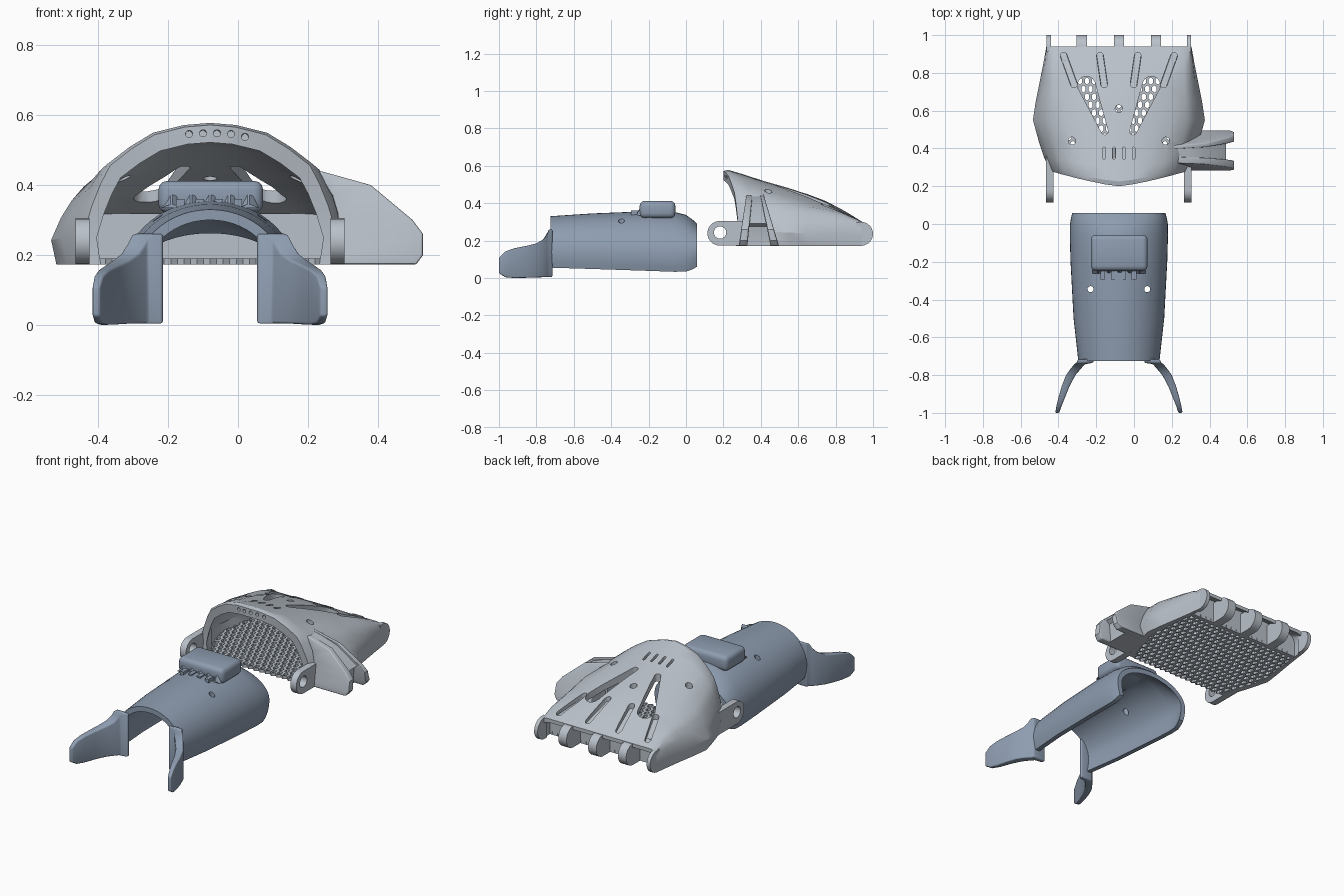
import bpy, bmesh, math
from mathutils import Vector
from mathutils.bvhtree import BVHTree

if "Cube" in bpy.data.objects:
    bpy.data.objects.remove(bpy.data.objects["Cube"])

CX = -0.08      # symmetry axis of both bodies
ZB = 0.172      # underside of the palm


def material(name, rgb):
    m = bpy.data.materials.new(name)
    m.diffuse_color = (*rgb, 1)
    m.use_nodes = True
    m.node_tree.nodes["Principled BSDF"].inputs["Base Color"].default_value = m.diffuse_color
    return m


LIGHT = material("light grey", (0.49, 0.535, 0.59))
BLUE = material("blue grey", (0.27, 0.335, 0.435))


def loft(name, solids, mat):
    """Each solid is a list of even-length rings, capped by strips of quads."""
    bm = bmesh.new()
    for rings in solids:
        vs = [[bm.verts.new(p) for p in r] for r in rings]
        n = len(vs[0])
        for a, b in zip(vs, vs[1:]):
            for i in range(n):
                j = (i + 1) % n
                bm.faces.new((a[i], a[j], b[j], b[i]))
        for r in (vs[0], vs[-1]):
            for i in range(n // 2 - 1):
                bm.faces.new((r[i], r[i + 1], r[n - 2 - i], r[n - 1 - i]))
    bmesh.ops.recalc_face_normals(bm, faces=bm.faces)
    me = bpy.data.meshes.new(name)
    bm.to_mesh(me)
    bm.free()
    ob = bpy.data.objects.new(name, me)
    bpy.context.collection.objects.link(ob)
    me.materials.append(mat)
    return ob


def finish(ob, cuts=None, bevel=0, angle=30):
    """Cut, bevel, apply and shade."""
    cutter = None
    if cuts:
        cutter = loft("cutter", cuts, ob.data.materials[0])
        cutter.hide_render = True
        m = ob.modifiers.new("cut", 'BOOLEAN')
        m.operation, m.solver, m.object = 'DIFFERENCE', 'EXACT', cutter
    if bevel:
        m = ob.modifiers.new("bevel", 'BEVEL')
        m.width, m.segments = bevel, 3
        m.limit_method, m.angle_limit = 'ANGLE', math.radians(40)
    bpy.ops.object.select_all(action='DESELECT')
    bpy.context.view_layer.objects.active = ob
    ob.select_set(True)
    for m in list(ob.modifiers):
        bpy.ops.object.modifier_apply(modifier=m.name)
    bpy.ops.object.shade_smooth_by_angle(angle=math.radians(angle))
    if cutter:
        bpy.data.objects.remove(cutter)
    return ob


def box(x0, x1, y0, y1, z0, z1):
    return [[(x0, y, z0), (x1, y, z0), (x1, y, z1), (x0, y, z1)] for y in (y0, y1)]


def rod(p, q, r, n=16):
    p, q = Vector(p), Vector(q)
    rot = (q - p).to_track_quat('Z', 'Y')
    ring = [rot @ Vector((r * math.cos(t), r * math.sin(t), 0))
            for t in (2 * math.pi * (i + .5) / n for i in range(n))]
    return [[c + v for v in ring] for c in (p, q)]


def tab(x0, x1, y_root, y_c, z_c, r):
    """Plate in the yz plane with a round end."""
    s = 1 if y_c > y_root else -1
    pts = [(y_root, z_c - r)]
    for i in range(12):
        t = -math.pi / 2 + math.pi * i / 11
        pts.append((y_c + s * r * math.cos(t), z_c + r * math.sin(t)))
    pts.append((y_root, z_c + r))
    return [[(x, y, z) for y, z in pts] for x in (x0, x1)]


def slot(a, b, wa, wb, za, zb, top=0.8):
    """Tapered stadium prism from a to b, its floor sloping from za to zb."""
    a, b = Vector(a), Vector(b)
    d = (b - a).normalized()
    e = Vector((-d.y, d.x))
    ends = []
    for c, w, z, s in ((a, wa, za, -1), (b, wb, zb, 1)):
        for i in range(8):
            t = math.pi * i / 7
            p = c + s * (d * math.sin(t) - e * math.cos(t)) * w / 2
            ends.append((p.x, p.y, z))
    return [ends, [(x, y, top) for x, y, z in ends]]


# ---- palm shell: y, half width, crest height, rim lean, boxiness, wall
PALM = [(.20, .362, .572, .08, 0, .05), (.225, .372, .578, .075, 0, .052),
        (.30, .395, .556, .05, 0, .048), (.42, .425, .517, .02, 0, .045),
        (.55, .455, .48, 0, .05, .045), (.65, .44, .448, 0, .15, .04),
        (.75, .42, .41, 0, .35, .035), (.85, .4, .357, 0, .7, .03),
        (.94, .384, .302, 0, 1, .022)]
ROUND = [(.965, 0), (1, .22), (.935, .42), (.865, .58), (.79, .71), (.62, .83),
         (.44, .93), (.2, .985), (0, 1)]
BOXY = [(1, 0), (1, .4), (1, .75), (.97, .93), (.9, 1), (.6, 1), (.35, 1), (.15, 1), (0, 1)]


def palm_arch(y, w, h, lean, b, t):
    def side(w, h):
        half = [((p[0] + b * (q[0] - p[0])), (p[1] + b * (q[1] - p[1])))
                for p, q in zip(ROUND, BOXY)]
        full = [(-u, v) for u, v in half] + [(u, v) for u, v in half[-2::-1]]
        return [(CX + w * u, y + lean * abs(u) ** 1.3, ZB + (h - ZB) * v) for u, v in full]
    return side(w, h) + side(w - .75 * t, h - t)[::-1]


shell = loft("palm_shell", [[palm_arch(*s) for s in PALM]], LIGHT)
bm = bmesh.new()
bm.from_mesh(shell.data)
tree = BVHTree.FromBMesh(bm)
bm.free()


def surf(p):
    return tree.ray_cast(Vector((p[0], p[1], 2)), Vector((0, 0, -1)))[0].z


cuts = []
for s in (-1, 1):
    # cord grooves, ventilation slots and screw holes
    for (x0, y0), (x1, y1) in (((.292, .89), (.238, .74)), ((.1, .89), (.078, .74))):
        a, b = (CX + s * x0, y0), (CX + s * x1, y1)
        cuts.append(slot(a, b, .036, .036, surf(a) - .02, surf(b) - .025))
    cuts.append(slot((CX + s * .172, .735), (CX + s * .075, .49), .095, .036, .22, .22))
    cuts.append(rod((CX + s * .248, .44, .32), (CX + s * .248, .44, .7), .02))
    for x in (.026, .078):
        a, b = (CX + s * x, .40), (CX + s * x, .35)
        cuts.append(slot(a, b, .014, .014, surf(a) - .025, surf(b) - .025))
cuts.append(rod((CX, .61, .3), (CX, .61, .7), .02))
for i in range(-2, 3):
    x = CX + .02 + i * .04
    z = surf((x, .235)) - .024
    cuts.append(rod((x, .15, z), (x, .27, z - .004), .01))
finish(shell, cuts)

# ---- palm floor: honeycomb lattice
def half_width(y):
    for a, b in zip(PALM, PALM[1:]):
        if y <= b[0]:
            return a[1] + (b[1] - a[1]) * (y - a[0]) / (b[0] - a[0])
    return PALM[-1][1]


bm = bmesh.new()
px, ry = .0375, .028
for row in range(14):
    y = .295 + row * 1.5 * ry
    for col in range(-13, 14):
        x = (col + .5 * (row % 2)) * px
        if abs(x) < half_width(max(.2, y - .09 if y < .5 else y)) - .035:
            bm.faces.new([bm.verts.new((CX + x + px / math.sqrt(3) * math.sin(k * math.pi / 3),
                                        y + ry * math.cos(k * math.pi / 3), ZB))
                          for k in range(6)])
bmesh.ops.remove_doubles(bm, verts=bm.verts, dist=.002)
holes = list(bm.faces)
bmesh.ops.inset_individual(bm, faces=holes, thickness=.0085)
bmesh.ops.delete(bm, geom=holes, context='FACES')
bmesh.ops.recalc_face_normals(bm, faces=bm.faces)
me = bpy.data.meshes.new("palm_floor")
bm.to_mesh(me)
bm.free()
me.materials.append(LIGHT)
floor = bpy.data.objects.new("palm_floor", me)
bpy.context.collection.objects.link(floor)
m = floor.modifiers.new("thickness", 'SOLIDIFY')
m.thickness, m.offset = .018, 0
floor.location.z = .009
finish(floor)

# ---- knuckle wall and hinge tabs
finish(loft("knuckle_wall", [box(CX - .37, CX + .37, .845, .868, ZB, .318)], LIGHT))
tabs = [tab(CX + s * .36, CX + s * .383, .91, .936, .236, .064) for s in (-1, 1)]
tabs += [tab(CX + x - .027, CX + x + .027, .85, .936, .236, .064) for x in (-.197, 0, .197)]
finish(loft("knuckle_tabs", tabs, LIGHT))

# ---- wrist hinge tabs with pin holes
tabs = [tab(CX + s * .345, CX + s * .385, .36, .18, .239, .066) for s in (-1, 1)]
finish(loft("wrist_tabs", tabs, LIGHT), [rod((-1, .182, .243), (1, .182, .243), .033, 24)])

# ---- thumb mount: two flared ears around a recessed core
INNER = [(.2, .42), (.25, .40), (.27, .37), (.285, .32), (.29, .27), (.29, .2), (.29, ZB)]
EAR = [(.2, .45), (.28, .428), (.38, .4), (.5, .3), (.53, .26), (.53, .2), (.51, ZB)]
CORE = [(.2, .447), (.28, .424), (.37, .39), (.488, .292), (.465, .275), (.45, .2), (.45, ZB)]


def mount(outer, y0, y1, f0, f1):
    return [[(x, y + f * (z - ZB), z) for x, z in outer + INNER[::-1]]
            for y, f in ((y0, f0), (y1, f1))]


ears = [mount(EAR, .282, .328, .15, .1), mount(EAR, .452, .497, -.2, -.3)]
finish(loft("thumb_ears", ears, LIGHT), bevel=.006)
finish(loft("thumb_core", [mount(CORE, .31, .467, .12, -.22)], LIGHT))

# ---- forearm gauntlet: y, half width, crest, lower edge
GAUNTLET = [(-.725, .215, .33, .055), (-.5, .24, .345, .048), (-.2, .256, .357, .038),
            (-.06, .26, .352, .033), (0, .259, .337, .034), (.035, .253, .312, .046),
            (.058, .247, .292, .06)]


def gauntlet_arch(y, w, top, low):
    zc = low + .085
    def arc(t):
        out = []
        for i in range(33):
            a = math.radians(200 - 220 * i / 32)
            h = top - zc if math.sin(a) > 0 else .085 / math.sin(math.radians(20))
            k = t if math.sin(a) > 0 else 0
            out.append((CX + (w - t) * math.cos(a), y, zc + (h - k) * math.sin(a)))
        return out
    return arc(0) + arc(.03)[::-1]


gauntlet = loft("gauntlet", [[gauntlet_arch(*s) for s in GAUNTLET]], BLUE)
finish(gauntlet, [rod((CX + s * .15, -.345, .2), (CX + s * .15, -.345, .5), .016) for s in (-1, 1)])

# ---- curved rear arms: y, outer offset, inner offset, bottom, top
ARM = [(-.715, .215, .135, .004, .262), (-.735, .225, .135, .004, .258),
       (-.742, .236, .18, .004, .235), (-.765, .255, .2, .004, .205),
       (-.80, .28, .23, .003, .185), (-.86, .303, .262, .001, .17), (-.92, .32, .286, 0, .158),
       (-.965, .331, .304, .004, .142), (-1.0, .337, .315, .025, .108)]
for s, side in ((-1, "left"), (1, "right")):
    rings = [[(CX + s * o, y, z0), (CX + s * i, y, z0), (CX + s * i, y, z1), (CX + s * o, y, z1)]
             for y, o, i, z0, z1 in ARM]
    finish(loft("rear_arm_" + side, [rings], BLUE), bevel=.007, angle=40)

# ---- tension block with prongs and wedge teeth
finish(loft("tension_block", [box(-.228, .072, -.248, -.057, .32, .412)], BLUE), bevel=.026)
prongs = [box(x - .012, x + .012, -.295, -.22, .315, .36) for x in (-.165, -.11, -.055, 0)]
finish(loft("tension_prongs", prongs, BLUE))
teeth = [[[(x - .03, y, .335), (x + .03, y, .335), (x + .003, y, z), (x - .003, y, z)]
          for y, z in ((-.262, .345), (-.24, .388))] for x in (-.19, -.135, -.08, -.025, .03)]
finish(loft("tension_teeth", teeth, BLUE))
